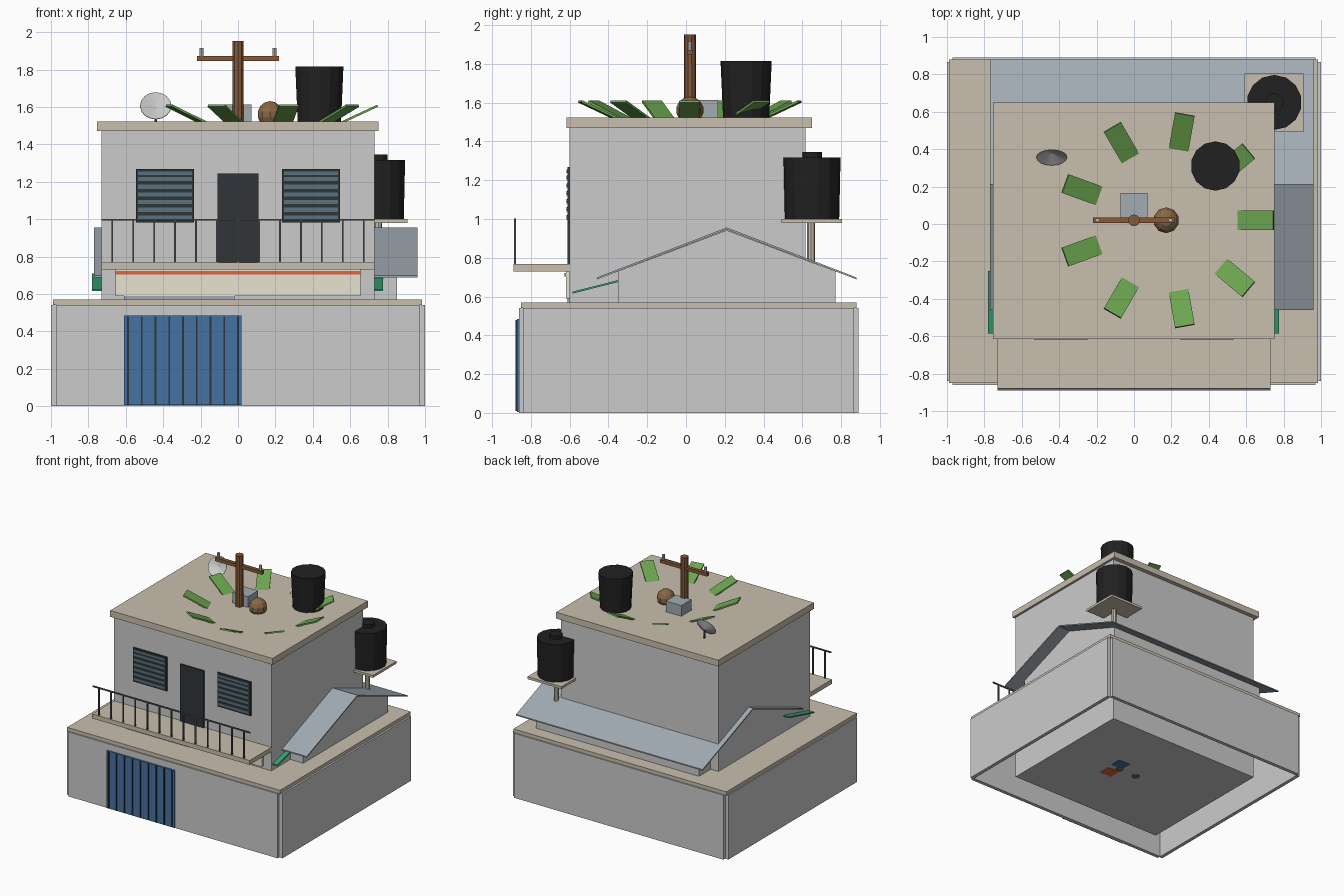
import bpy, bmesh
from math import sin, cos, radians, pi
from mathutils import Matrix, Vector

if "Cube" in bpy.data.objects:
    bpy.data.objects.remove(bpy.data.objects["Cube"])


def mat(name, r, g, b):
    m = bpy.data.materials.new(name)
    m.diffuse_color = (r, g, b, 1)
    m.use_nodes = True
    m.node_tree.nodes["Principled BSDF"].inputs["Base Color"].default_value = m.diffuse_color
    return m


BEIGE = mat("concrete_beige", 0.58, 0.52, 0.42)
ROOF = mat("roof_sheet", 0.36, 0.41, 0.45)
BLUE = mat("gate_blue", 0.06, 0.17, 0.36)
DARK = mat("dark_metal", 0.03, 0.035, 0.04)
RAIL = mat("rail_grey", 0.1, 0.1, 0.12)
SLAT = mat("slat_blue", 0.1, 0.17, 0.21)
CREAM = mat("cream", 0.8, 0.76, 0.64)
ORANGE = mat("orange", 0.75, 0.13, 0.05)
GREEN = mat("awning_green", 0.04, 0.36, 0.18)
LEAF = mat("leaf", 0.15, 0.38, 0.08)
WOOD = mat("wood", 0.24, 0.1, 0.04)
BROWN = mat("crown_brown", 0.25, 0.14, 0.06)
BLACK = mat("tank_black", 0.015, 0.015, 0.015)
WHITE = mat("white", 0.85, 0.85, 0.83)


def make(name, bm, m=None):
    bmesh.ops.recalc_face_normals(bm, faces=bm.faces)
    me = bpy.data.meshes.new(name)
    bm.to_mesh(me)
    bm.free()
    ob = bpy.data.objects.new(name, me)
    bpy.context.collection.objects.link(ob)
    if m:
        me.materials.append(m)
    return ob


def boxes(name, specs, m=None):
    """One object from (x0, x1, y0, y1, z0, z1) boxes."""
    bm = bmesh.new()
    for x0, x1, y0, y1, z0, z1 in specs:
        t = Matrix.Translation(((x0 + x1) / 2, (y0 + y1) / 2, (z0 + z1) / 2))
        s = Matrix.Diagonal((x1 - x0, y1 - y0, z1 - z0, 1))
        bmesh.ops.create_cube(bm, size=1, matrix=t @ s)
    return make(name, bm, m)


def cyl(name, x, y, z0, z1, r0, r1, n, m):
    bm = bmesh.new()
    bmesh.ops.create_cone(bm, cap_ends=True, segments=n, radius1=r0, radius2=r1,
                          depth=z1 - z0, matrix=Matrix.Translation((x, y, (z0 + z1) / 2)))
    return make(name, bm, m)


def extrude_x(name, profile, x0, x1, m=None):
    """Extrude a (y, z) outline along x."""
    bm = bmesh.new()
    f = bm.faces.new([bm.verts.new((x0, y, z)) for y, z in profile])
    g = bmesh.ops.extrude_face_region(bm, geom=[f])["geom"]
    bmesh.ops.translate(bm, vec=(x1 - x0, 0, 0),
                        verts=[v for v in g if isinstance(v, bmesh.types.BMVert)])
    return make(name, bm, m)


# Ground floor: hollow walls and terrace slab
boxes("ground_walls", [
    (-0.97, 0.97, -0.86, -0.83, 0, 0.54), (-0.97, 0.97, 0.86, 0.89, 0, 0.54),
    (-1, -0.97, -0.84, 0.865, 0, 0.54), (0.97, 1, -0.84, 0.865, 0, 0.54)])
boxes("terrace_slab", [(-0.99, 0.985, -0.85, 0.88, 0.54, 0.57)], BEIGE)

# Gate with dark bars
boxes("gate", [(-0.61, 0.02, -0.872, -0.858, 0.005, 0.485)], BLUE)
boxes("gate_bars", [(x - 0.005, x + 0.005, -0.88, -0.87, 0.01, 0.48)
                    for x in [-0.588 + i * 0.0735 for i in range(9)]], DARK)

# House body and flat roof
boxes("house_body", [(-0.73, 0.73, -0.6, 0.615, 0.003, 1.47)])
boxes("house_roof", [(-0.755, 0.75, -0.615, 0.65, 1.47, 1.523)], BEIGE)

# Balcony and railing
boxes("balcony_slab", [(-0.73, 0.73, -0.89, -0.59, 0.73, 0.767)], BEIGE)
boxes("railing", [(-0.73, 0.73, -0.886, -0.876, 0.992, 1.002)] +
      [(x - 0.005, x + 0.005, -0.886, -0.876, 0.765, 0.995)
       for x in [-0.672 + i * 0.112 for i in range(13)]], RAIL)

# Shop board and shutter under the balcony
boxes("shop_board", [(-0.655, 0.655, -0.62, -0.6, 0.59, 0.73)], CREAM)
boxes("board_stripe", [(-0.655, 0.655, -0.626, -0.618, 0.703, 0.722)], ORANGE)
boxes("shop_shutter", [(-0.61, -0.02, -0.612, -0.6, 0.1, 0.59)], ROOF)

# Door and louvred windows
boxes("door", [(-0.11, 0.11, -0.612, -0.59, 0.765, 1.245)], DARK)
for name, cx in (("left", -0.39), ("right", 0.39)):
    boxes(name + "_window", [(cx - 0.155, cx + 0.155, -0.61, -0.59, 0.982, 1.267)], DARK)
    boxes(name + "_window_slats", [(cx - 0.145, cx + 0.145, -0.617, -0.608, z, z + 0.022)
                                   for z in [0.998 + i * 0.041 for i in range(7)][:6]] +
          [(cx - 0.145, cx + 0.145, -0.617, -0.608, 1.236, 1.256)], SLAT)

# Annex with gable ends and pitched sheet roof
extrude_x("annex", [(-0.35, 0.57), (0.77, 0.57), (0.77, 0.73), (0.21, 0.942), (-0.35, 0.73)],
          -0.66, 0.85)
extrude_x("annex_roof", [(-0.46, 0.688), (0.21, 0.945), (0.88, 0.688),
                         (0.88, 0.698), (0.21, 0.956), (-0.46, 0.698)], -0.77, 0.96, ROOF)
extrude_x("awning", [(-0.585, 0.615), (-0.25, 0.7), (-0.25, 0.71), (-0.585, 0.625)],
          -0.78, 0.775, GREEN)

# Water tank on stand
cyl("stand_post", 0.75, 0.645, 0.57, 0.985, 0.02, 0.02, 8, BEIGE)
boxes("stand_platform", [(0.592, 0.907, 0.492, 0.805, 0.98, 1.0)], BEIGE)
cyl("stand_tank", 0.75, 0.65, 1.0, 1.317, 0.14, 0.147, 14, BLACK)
cyl("stand_tank_lid", 0.75, 0.65, 1.315, 1.345, 0.05, 0.05, 12, BLACK)

# Water tank on the roof
cyl("roof_tank", 0.435, 0.31, 1.5, 1.815, 0.118, 0.132, 14, BLACK)

# Utility pole
cyl("pole", 0, 0.02, 0, 1.952, 0.034, 0.031, 10, WOOD)
boxes("pole_crossarm", [(-0.218, 0.218, 0.005, 0.035, 1.845, 1.872)], WOOD)
for s in (-1, 1):
    cyl("insulator", s * 0.195, 0.02, 1.865, 1.915, 0.011, 0.011, 8, WHITE)
boxes("pole_box", [(-0.072, 0.072, 0.03, 0.165, 1.42, 1.613)], ROOF)

# Palm: trunk, crown, nine rising fronds
PX, PY = 0.172, 0.02
cyl("palm_trunk", PX, PY, 0, 1.55, 0.035, 0.025, 8, BROWN)
bm = bmesh.new()
bmesh.ops.create_uvsphere(bm, u_segments=10, v_segments=7, radius=0.071,
                          matrix=Matrix.Translation((PX, PY, 1.56)))
make("palm_crown", bm, BROWN)
bm = bmesh.new()
tilt = radians(25)
for i in range(9):
    place = (Matrix.Translation((PX, PY, 0)) @ Matrix.Rotation(i * 2 * pi / 9, 4, 'Z')
             @ Matrix.Translation((0.573, 0, 1.61)) @ Matrix.Rotation(-tilt, 4, 'Y')
             @ Matrix.Translation((-0.2, 0, -0.004)) @ Matrix.Diagonal((0.4, 0.106, 0.012, 1)))
    bmesh.ops.create_cube(bm, size=1, matrix=place)
make("palm_fronds", bm, LEAF)

# Satellite dish: shallow cone facing front and tilted up
bm = bmesh.new()
bmesh.ops.create_cone(bm, cap_ends=False, segments=16, radius1=0.0, radius2=0.084, depth=0.03,
                      matrix=Matrix.Translation((-0.44, 0.37, 1.598)) @ Matrix.Rotation(radians(60), 4, 'X'))
bmesh.ops.remove_doubles(bm, verts=bm.verts, dist=0.0005)
dish = make("dish", bm, WHITE)
sol = dish.modifiers.new("thickness", 'SOLIDIFY')
sol.thickness = 0.003
cyl("dish_post", -0.44, 0.385, 1.52, 1.59, 0.007, 0.007, 8, RAIL)

# Crates standing inside on the ground
boxes("blue_crate", [(0.16, 0.27, 0.04, 0.14, 0, 0.1)], BLUE)
boxes("red_crate", [(0.15, 0.26, -0.11, -0.01, 0, 0.1)], ORANGE)
